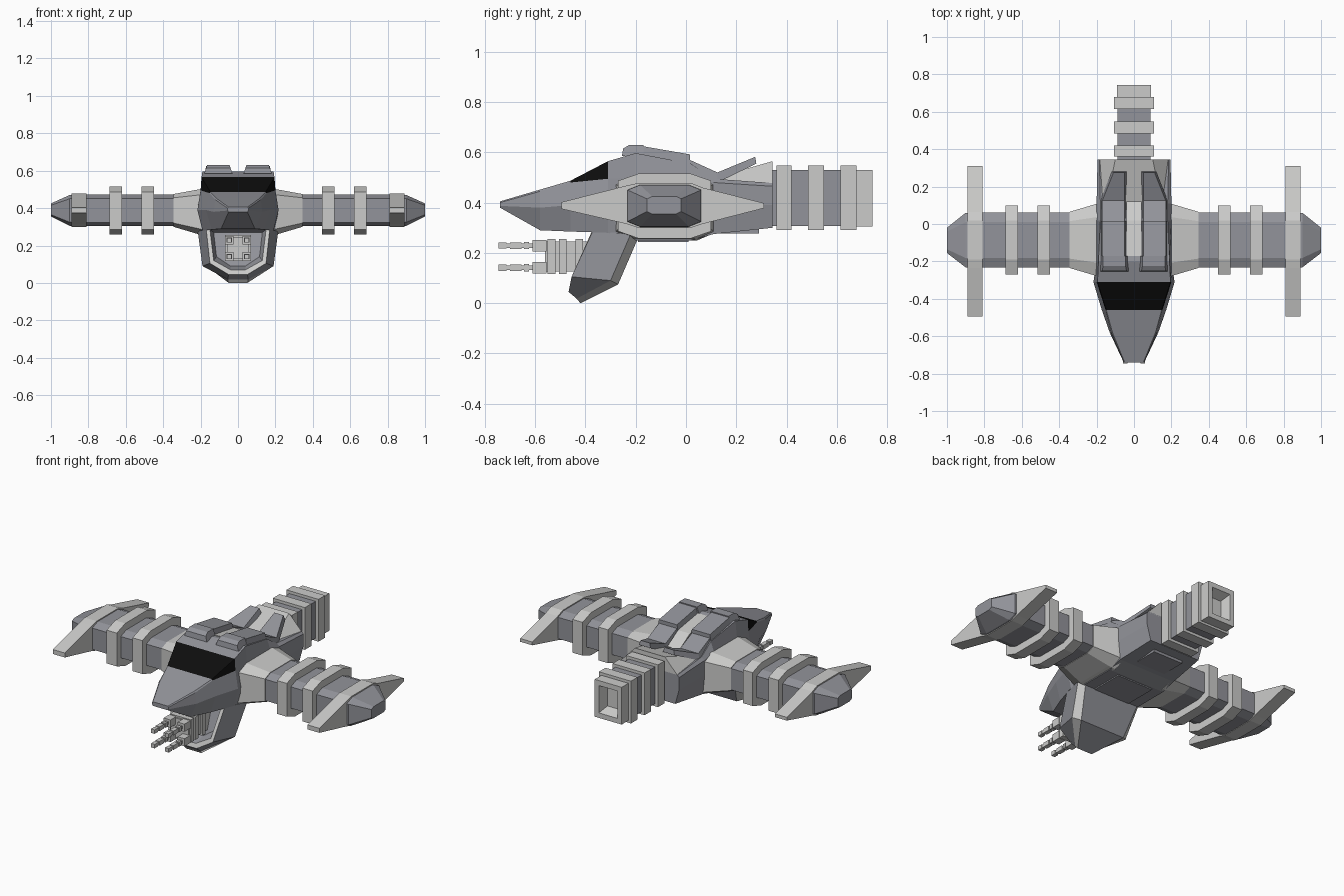
import bpy, bmesh
from mathutils import Vector

if "Cube" in bpy.data.objects:
    bpy.data.objects.remove(bpy.data.objects["Cube"])


def material(name, rgb):
    m = bpy.data.materials.new(name)
    m.diffuse_color = (*rgb, 1)
    m.use_nodes = True
    m.node_tree.nodes["Principled BSDF"].inputs["Base Color"].default_value = m.diffuse_color
    return m


LIGHT = material("light grey", (0.60, 0.60, 0.59))
MID = material("slate grey", (0.29, 0.295, 0.325))
BLACK = material("black glass", (0.004, 0.004, 0.004))


def finish(name, bm, mats, mirror=False):
    bmesh.ops.recalc_face_normals(bm, faces=bm.faces[:])
    me = bpy.data.meshes.new(name)
    bm.to_mesh(me)
    bm.free()
    for m in mats:
        me.materials.append(m)
    ob = bpy.data.objects.new(name, me)
    bpy.context.collection.objects.link(ob)
    if mirror:
        ob.modifiers.new("mirror", 'MIRROR')
    return ob


def loft(rings, caps=(True, True)):
    bm = bmesh.new()
    vs = [[bm.verts.new(p) for p in r] for r in rings]
    n = len(rings[0])
    for a, b in zip(vs, vs[1:]):
        for i in range(n):
            j = (i + 1) % n
            bm.faces.new((a[i], a[j], b[j], b[i]))
    if caps[0]:
        bm.faces.new(vs[0][::-1])
    if caps[1]:
        bm.faces.new(vs[-1])
    return bm


def sym(y, half):
    """Symmetric section at depth y from half points (x, z)."""
    return [(x, y, z) for x, z in half] + [(-x, y, z) for x, z in half[::-1]]


def rect(y, x0, x1, z0, z1):
    return [(x0, y, z0), (x1, y, z0), (x1, y, z1), (x0, y, z1)]


def octagon(x, y0, y1, z0, z1, cy, cz):
    return [(x, y0 + cy, z0), (x, y1 - cy, z0), (x, y1, z0 + cz), (x, y1, z1 - cz),
            (x, y1 - cy, z1), (x, y0 + cy, z1), (x, y0, z1 - cz), (x, y0, z0 + cz)]


def box(name, x0, x1, y0, y1, z0, z1, mat, mirror=False):
    return finish(name, loft([rect(y0, x0, x1, z0, z1), rect(y1, x0, x1, z0, z1)]), [mat], mirror)


# Fuselage with black canopy glass
hull = [(-0.74, [(.05, .405), (.055, .40), (.055, .387), (.05, .38)]),
        (-0.58, [(.115, .452), (.122, .445), (.13, .38), (.09, .29)]),
        (-0.46, [(.148, .487), (.152, .48), (.172, .39), (.14, .285)]),
        (-0.31, [(.195, .565), (.2, .495), (.217, .39), (.19, .28)]),
        (-0.20, [(.19, .597), (.2, .50), (.2, .39), (.19, .25)]),
        (0.02, [(.18, .555), (.2, .50), (.2, .39), (.19, .25)]),
        (0.11, [(.18, .495), (.2, .48), (.2, .39), (.19, .275)]),
        (0.345, [(.185, .478), (.195, .465), (.195, .39), (.17, .30)])]
bm = loft([sym(y, h) for y, h in hull])
for f in bm.faces:
    c = f.calc_center_median()
    f.material_index = int(-0.46 < c.y < -0.31 and c.z > 0.495)
finish("fuselage", bm, [MID, BLACK])

# Rear cowl, spine strip and belly plates
finish("rear_cowl", loft([sym(.10, [(.15, .495), (.18, .48)]),
                          sym(.345, [(.10, .565), (.19, .47)])]), [LIGHT])
finish("spine_strip", loft([rect(-.17, -.04, .04, .55, .595),
                            rect(.02, -.04, .04, .50, .565),
                            rect(.12, -.04, .04, .45, .505)]), [LIGHT])
box("belly_plate_front", -.12, .12, -.19, .01, .243, .26, MID)
box("belly_plate_rear", -.10, .10, .11, .29, .278, .32, MID)

# Dorsal packs: front panel, sunken middle, raised rear blade, front lamp box
finish("dorsal_pack", loft([
    [(.04, -.17, .58), (.18, -.17, .58), (.17, -.17, .624), (.05, -.17, .624)],
    [(.04, .015, .54), (.18, .015, .54), (.17, .015, .592), (.05, .015, .592)]]), [MID], True)
finish("dorsal_pack_rear", loft([
    [(.04, .015, .52), (.18, .015, .52), (.17, .015, .57), (.05, .015, .57)],
    [(.04, .125, .48), (.18, .125, .48), (.17, .125, .52), (.05, .125, .52)],
    [(.04, .28, .555), (.12, .28, .555), (.11, .275, .582), (.05, .275, .582)]]), [MID], True)
finish("dorsal_lamp_box", loft([
    [(.03, -.255, .585), (.18, -.255, .585), (.17, -.25, .615), (.04, -.25, .615)],
    [(.03, -.225, .585), (.18, -.225, .585), (.165, -.225, .63), (.045, -.225, .63)],
    [(.03, -.17, .58), (.18, -.17, .58), (.165, -.17, .63), (.045, -.17, .63)]]), [MID], True)

# Wings: root, tube, bands, swept fin and tapered tip
finish("wing_root", loft([octagon(.17, -.285, .115, .25, .505, .07, .03),
                          octagon(.21, -.275, .105, .26, .50, .07, .03),
                          octagon(.345, -.235, .065, .30, .475, .05, .02)]), [LIGHT], True)
finish("wing_tube", loft([octagon(.34, -.232, .062, .303, .472, .05, .02),
                          octagon(.82, -.232, .062, .303, .472, .05, .02)]), [MID], True)
for i, (a, b) in enumerate([(.45, .515), (.62, .688)]):
    finish(f"wing_band_{i + 1}", loft([octagon(x, -.27, .10, .258, .515, .08, .028)
                                       for x in (a, b)]), [LIGHT], True)
fin = [(-.495, .375), (-.235, .315), (-.19, .30), (.02, .30), (.065, .315), (.31, .378),
       (.31, .398), (.065, .46), (.02, .478), (-.19, .478), (-.235, .468), (-.495, .402)]
finish("wing_fin", loft([[(x, y, z) for y, z in fin] for x in (.81, .89)]), [LIGHT], True)
finish("wing_tip", loft([octagon(.88, -.232, .06, .303, .472, .05, .02),
                         octagon(.90, -.232, .06, .305, .47, .05, .02),
                         octagon(1.0, -.155, -.02, .355, .425, .02, .01)]), [MID], True)

# Tail: square tube with bands and a hollow nozzle
box("tail_tube", -.088, .088, .33, .68, .308, .53, MID)
for i, (a, b) in enumerate([(.36, .42), (.485, .548), (.615, .678)]):
    box(f"tail_band_{i + 1}", -.107, .107, a, b, .292, .547, LIGHT)
finish("tail_nozzle", loft([rect(.67, -.09, .09, .305, .53), rect(.742, -.09, .09, .305, .53),
                            rect(.742, -.062, .062, .335, .50),
                            rect(.685, -.045, .045, .36, .475)]), [LIGHT])

# Chin pod: shell open to the front, with a light rim and recessed panel
def pod_ring(pts):
    return pts + [(-x, y, z) for x, y, z in pts[::-1]]


recess = pod_ring([(.13, -.33, .27), (.115, -.38, .14), (.04, -.39, .09)])
inner = pod_ring([(.15, -.375, .285), (.13, -.445, .12), (.04, -.458, .07)])
front = pod_ring([(.17, -.37, .288), (.15, -.455, .105), (.05, -.467, .045)])
side = pod_ring([(.215, -.22, .275), (.19, -.30, .09), (.055, -.435, .018)])
back = pod_ring([(.185, -.19, .26), (.15, -.27, .075), (.05, -.42, 0)])
bm = loft([recess, inner, front, side, back], (True, False))
bm.faces.ensure_lookup_table()
for f in bm.faces[6:12]:
    f.material_index = 1
for f in bm.faces[18:24]:
    f.material_index = 1
bm.verts.ensure_lookup_table()
v = bm.verts[24:30]
bm.faces.new((v[0], v[1], v[4], v[5]))
bm.faces.new((v[1], v[2], v[3], v[4]))
finish("chin_pod", bm, [MID, LIGHT])

# Gun cluster: ribbed housing and four stepped barrels
box("gun_housing", -.06, .06, -.56, -.32, .127, .245, LIGHT)
for i, y in enumerate((-.55, -.505, -.44)):
    box(f"gun_rib_{i + 1}", -.07, .07, y, y + .03, .117, .255, LIGHT)
for n, z in (("lower", .141), ("upper", .229)):
    def sq(y, r):
        return rect(y, .047 - r, .047 + r, z - r, z + r)
    steps = [(-.61, -.555, .023), (-.66, -.605, .009), (-.645, -.625, .014),
             (-.70, -.655, .013), (-.745, -.70, .009), (-.745, -.715, .012)]
    bm = bmesh.new()
    for a, b, r in steps:
        tmp = loft([sq(a, r), sq(b, r)])
        me = bpy.data.meshes.new("tmp")
        tmp.to_mesh(me)
        tmp.free()
        bm.from_mesh(me)
        bpy.data.meshes.remove(me)
    finish(f"{n}_barrels", bm, [LIGHT], True)
